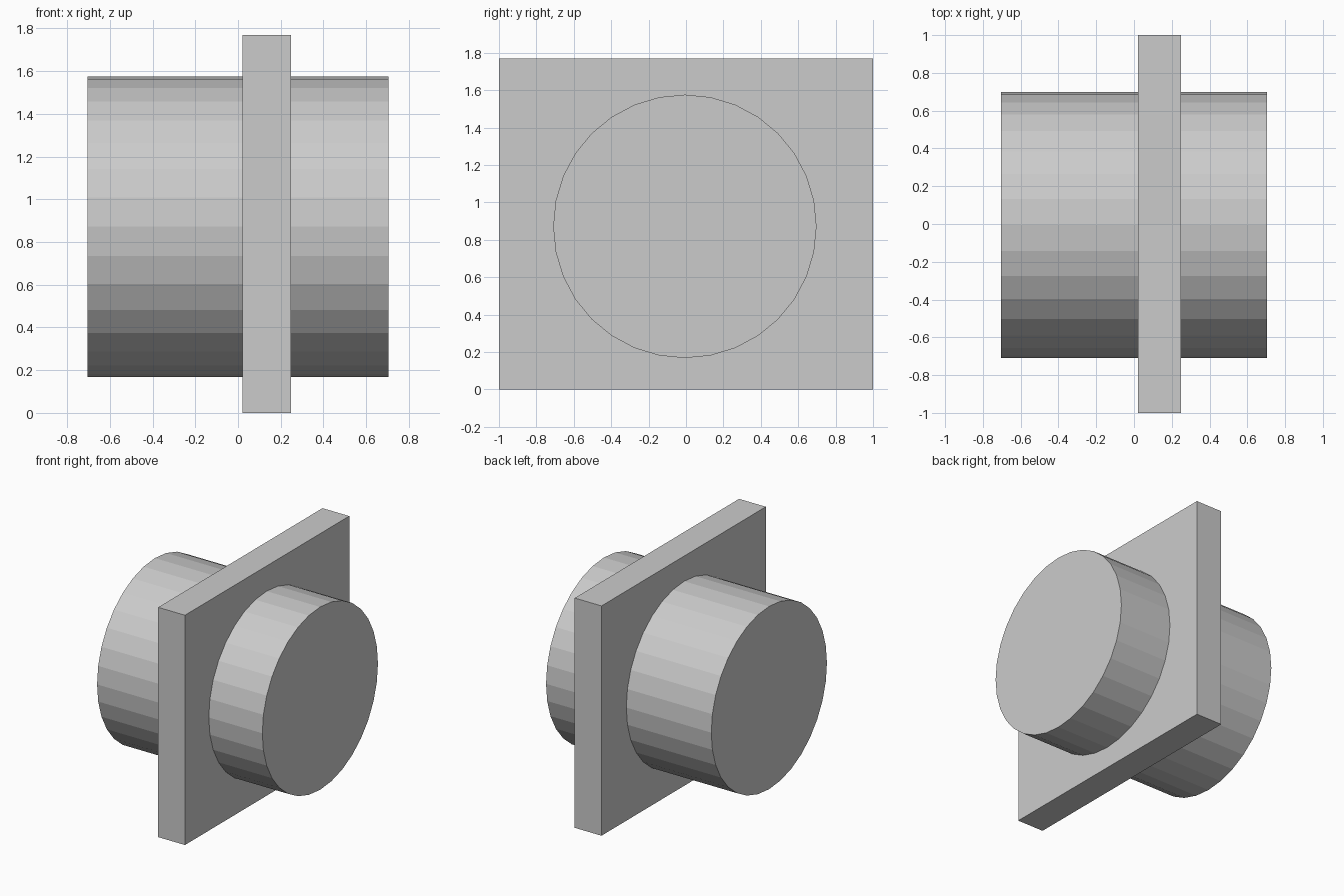
import bpy
from math import pi

if "Cube" in bpy.data.objects:
    bpy.data.objects.remove(bpy.data.objects["Cube"])

# Drum: 32-sided flat-shaded cylinder lying along x
bpy.ops.mesh.primitive_cylinder_add(
    vertices=32, radius=0.704, depth=1.408,
    location=(0, -0.006, 0.872), rotation=(0, pi / 2, 0))
bpy.context.object.name = "drum"

# Flange plate: upright slab around the drum
x0, x1, height = 0.02, 0.248, 1.77
bpy.ops.mesh.primitive_cube_add(size=1, location=((x0 + x1) / 2, 0, height / 2))
plate = bpy.context.object
plate.name = "flange_plate"
plate.scale = (x1 - x0, 2, height)
bpy.ops.object.transform_apply(location=False, rotation=False, scale=True)
